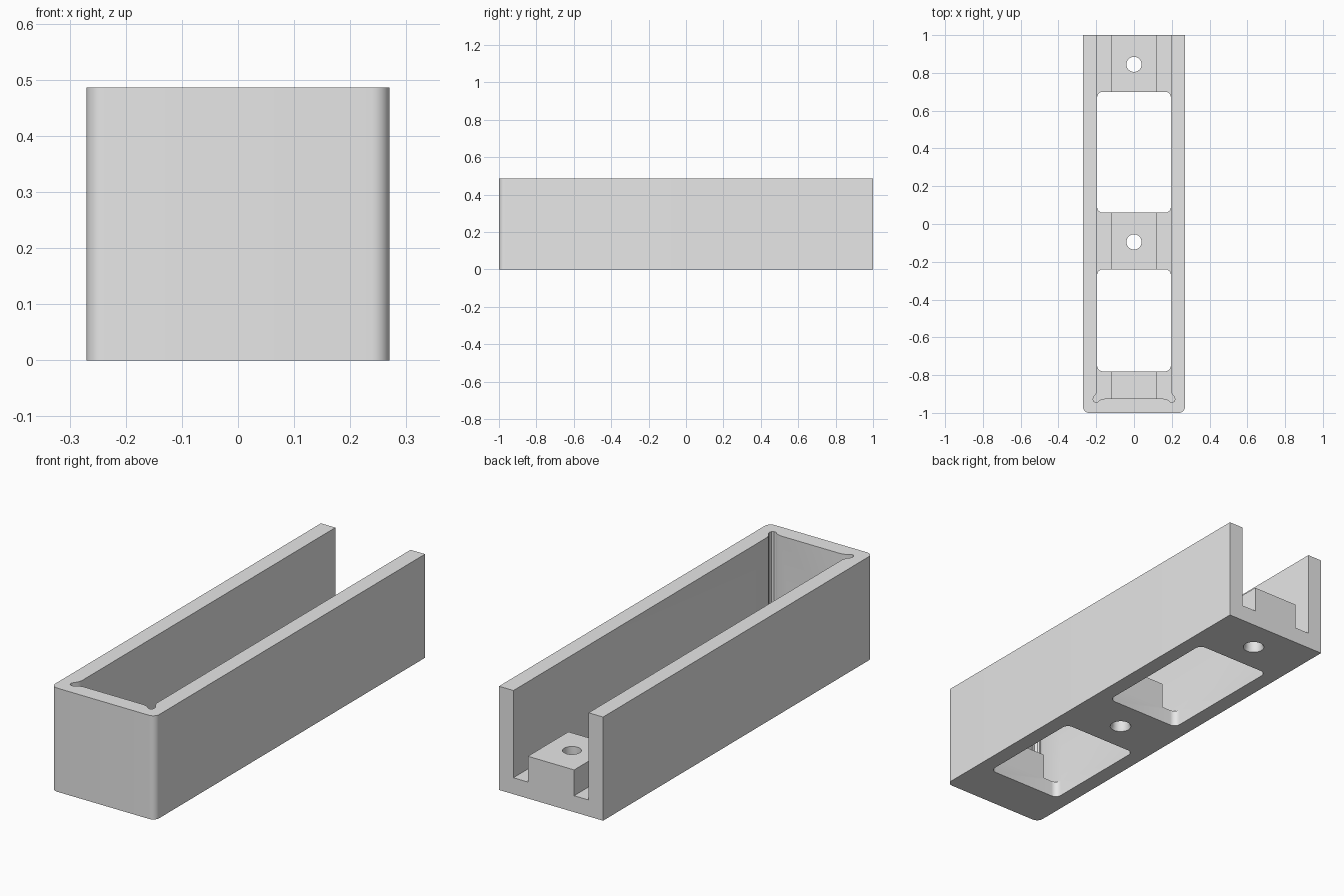
import bpy, bmesh, math
from mathutils import Matrix

cube = bpy.data.objects.get("Cube")
if cube:
    bpy.data.objects.remove(cube, do_unlink=True)

HALF_W, HALF_L, HEIGHT = 0.27, 1.0, 0.486
INNER, END_WALL = 0.195, -0.925
FLOOR, BLOCK_TOP, BLOCK_HALF = 0.077, 0.198, 0.12

grey = bpy.data.materials.new("plain grey")
grey.use_nodes = True
grey.diffuse_color = (0.8, 0.8, 0.8, 1)
grey.node_tree.nodes["Principled BSDF"].inputs["Base Color"].default_value = grey.diffuse_color


def finish(name, bm):
    bmesh.ops.recalc_face_normals(bm, faces=bm.faces)
    mesh = bpy.data.meshes.new(name)
    bm.to_mesh(mesh)
    bm.free()
    mesh.materials.append(grey)
    obj = bpy.data.objects.new(name, mesh)
    bpy.context.collection.objects.link(obj)
    return obj


def prism(name, outline, low, high):
    """Extrude an xy outline from z = low to z = high."""
    bm = bmesh.new()
    face = bm.faces.new([bm.verts.new((x, y, low)) for x, y in outline])
    new = bmesh.ops.extrude_face_region(bm, geom=[face])["geom"]
    bmesh.ops.translate(bm, vec=(0, 0, high - low),
                        verts=[v for v in new if isinstance(v, bmesh.types.BMVert)])
    return finish(name, bm)


def rounded(x, y0, y1, r_front, r_back, steps=8):
    """Rectangle outline with separate front and back corner radii."""
    points = []
    corners = [(x, y1, r_back, 0), (-x, y1, r_back, 1), (-x, y0, r_front, 2), (x, y0, r_front, 3)]
    for cx, cy, r, quarter in corners:
        if r == 0:
            points.append((cx, cy))
            continue
        ox, oy = cx - math.copysign(r, cx), cy + (r if cy == y0 else -r)
        for i in range(steps + 1):
            a = (quarter + i / steps) * math.pi / 2
            px, py = ox + r * math.cos(a), oy + r * math.sin(a)
            # Straight tangent ends land exactly on the flat sides
            if i in (0, steps):
                px, py = (cx, oy) if (i == 0) == (quarter % 2 == 0) else (ox, cy)
            points.append((px, py))
    return points


# Outer body, rounded only at the closed end
tray = prism("tray", rounded(HALF_W, -HALF_L, HALF_L, 0.032, 0), 0, HEIGHT)
cutters = []

# Long cavity that leaves a raised block between two side channels
half = [(BLOCK_HALF, BLOCK_TOP), (BLOCK_HALF, FLOOR), (INNER, FLOOR), (INNER, 0.6)]
section = half + [(-x, z) for x, z in reversed(half)]
cavity = prism("cavity_cutter", section, END_WALL, 1.1)
cavity.data.transform(Matrix(((1, 0, 0, 0), (0, 0, 1, 0), (0, 1, 0, 0), (0, 0, 0, 1))))
cavity.data.flip_normals()
cutters.append(cavity)

# Flared reliefs in the two inner corners
relief = [(0.18, -0.86), (0.195, -0.88), (0.201, -0.9), (0.213, -0.915), (0.217, -0.926),
          (0.214, -0.938), (0.204, -0.945), (0.193, -0.943), (0.18, -0.931), (0.155, -0.925),
          (0.14, -0.915)]
for side, label in ((1, "left"), (-1, "right")):
    cutters.append(prism(label + "_relief_cutter", [(side * x, y) for x, y in relief], FLOOR, 0.6))

# Two large rounded windows through the base
for label, y0, y1 in (("back", 0.06, 0.70), ("front", -0.78, -0.24)):
    cutters.append(prism(label + "_window_cutter", rounded(INNER, y0, y1, 0.03, 0.03), -0.1, 0.3))

# Screw holes, slightly countersunk underneath
for label, y in (("back", 0.845), ("middle", -0.095)):
    bm = bmesh.new()
    rings = []
    for r, z in ((0.047, -0.05), (0.047, 0.0), (0.04, 0.015), (0.04, 0.3)):
        rings.append([bm.verts.new((r * math.cos(i * math.tau / 40), y + r * math.sin(i * math.tau / 40), z))
                      for i in range(40)])
    for a, b in zip(rings, rings[1:]):
        for i in range(40):
            j = (i + 1) % 40
            bm.faces.new((a[i], a[j], b[j], b[i]))
    bm.faces.new(rings[0])
    bm.faces.new(rings[-1])
    cutters.append(finish(label + "_hole_cutter", bm))

# Apply the cuts in order, then drop the helpers
bpy.context.view_layer.objects.active = tray
tray.select_set(True)
for cutter in cutters:
    cutter.hide_render = True
    mod = tray.modifiers.new("cut", "BOOLEAN")
    mod.operation, mod.solver, mod.object = "DIFFERENCE", "EXACT", cutter
    bpy.ops.object.modifier_apply(modifier=mod.name)
    bpy.data.objects.remove(cutter, do_unlink=True)

bpy.ops.object.shade_smooth_by_angle(angle=math.radians(30))
